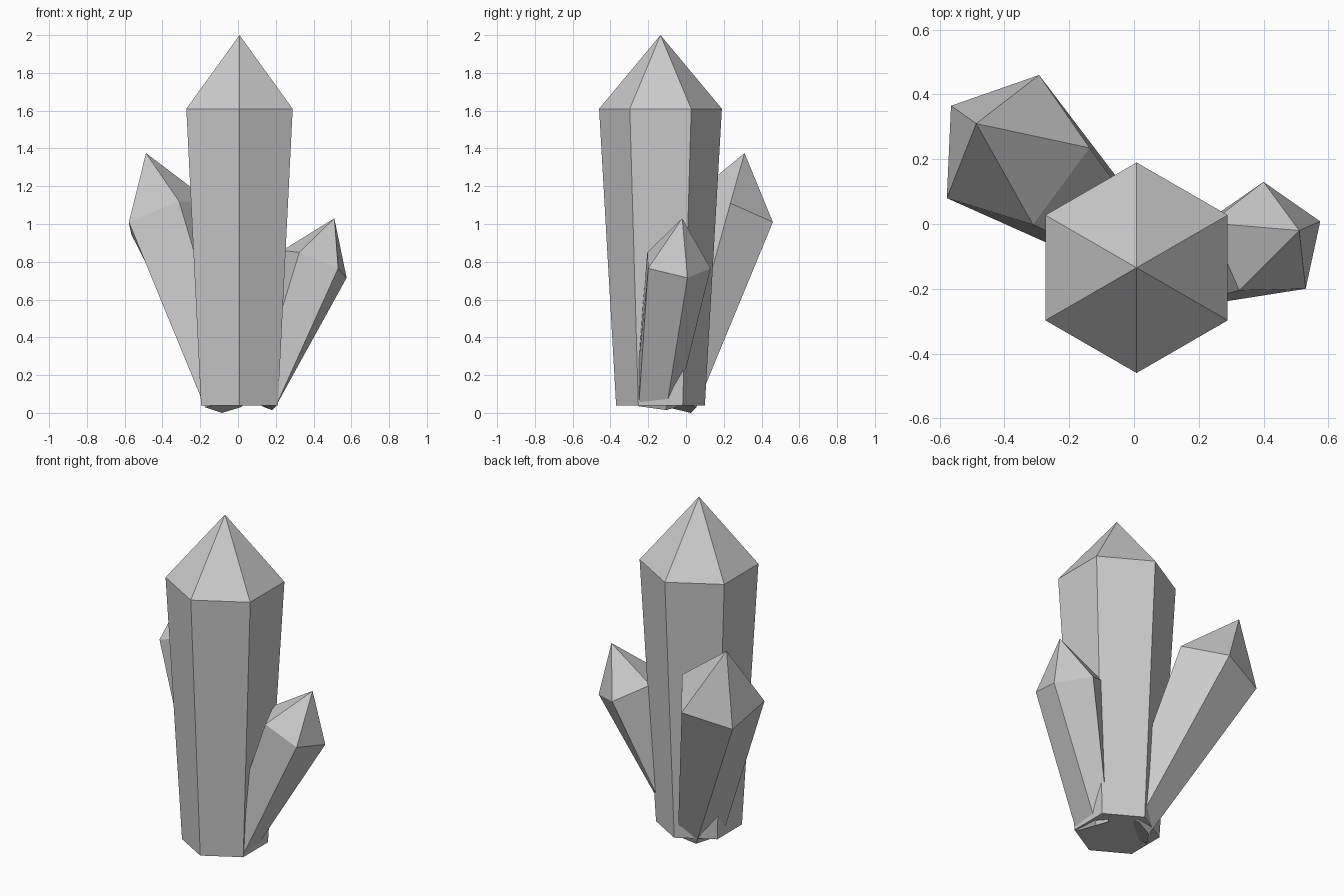
import bpy
import math
from mathutils import Vector

cube = bpy.data.objects.get("Cube")
if cube:
    bpy.data.objects.remove(cube, do_unlink=True)

# Single stone colour
stone = bpy.data.materials.new("grey_stone")
stone.use_nodes = True
stone.diffuse_color = (0.6, 0.6, 0.6, 1)
stone.node_tree.nodes["Principled BSDF"].inputs["Base Color"].default_value = (0.6, 0.6, 0.6, 1)


def crystal(name, base, shoulder, tip):
    """Faceted shaft between two matching rings, closed by a pointed cap."""
    n = len(base)
    verts = [Vector(p) for p in base + shoulder + [tip]]
    faces = [tuple(reversed(range(n)))]
    for i in range(n):
        j = (i + 1) % n
        faces.append((i, j, n + j, n + i))
        faces.append((n + i, n + j, 2 * n))
    mesh = bpy.data.meshes.new(name)
    mesh.from_pydata(verts, [], faces)
    mesh.materials.append(stone)
    mesh.update()
    obj = bpy.data.objects.new(name, mesh)
    bpy.context.collection.objects.link(obj)
    return obj


def hexagon(x, y, z, radius):
    return [(x + radius * math.sin(-k * math.pi / 3),
             y + radius * math.cos(k * math.pi / 3), z) for k in range(6)]


# Tall upright centre crystal
crystal("main_crystal",
        hexagon(0.008, -0.135, 0.04, 0.235),
        hexagon(0.008, -0.135, 1.61, 0.325),
        (0.008, -0.135, 2.0))

# Medium crystal leaning back and to the right side
crystal("medium_crystal",
        [(-0.175, -0.10, 0.03), (0.0, -0.15, 0.07), (0.07, -0.05, 0.08),
         (0.015, 0.055, 0.03), (-0.085, 0.025, 0.0)],
        [(-0.578, 0.08, 1.01), (-0.312, -0.002, 1.12), (-0.137, 0.235, 1.11),
         (-0.293, 0.46, 1.01), (-0.565, 0.365, 0.945)],
        (-0.487, 0.31, 1.375))

# Small crystal leaning to the left side
crystal("small_crystal",
        [(0.20, -0.25, 0.035), (0.18, -0.105, 0.015), (0.14, -0.05, 0.03),
         (0.04, -0.14, 0.08), (0.085, -0.27, 0.07)],
        [(0.53, -0.20, 0.765), (0.575, 0.008, 0.715), (0.40, 0.13, 0.765),
         (0.235, 0.003, 0.86), (0.325, -0.205, 0.85)],
        (0.51, -0.02, 1.03))
